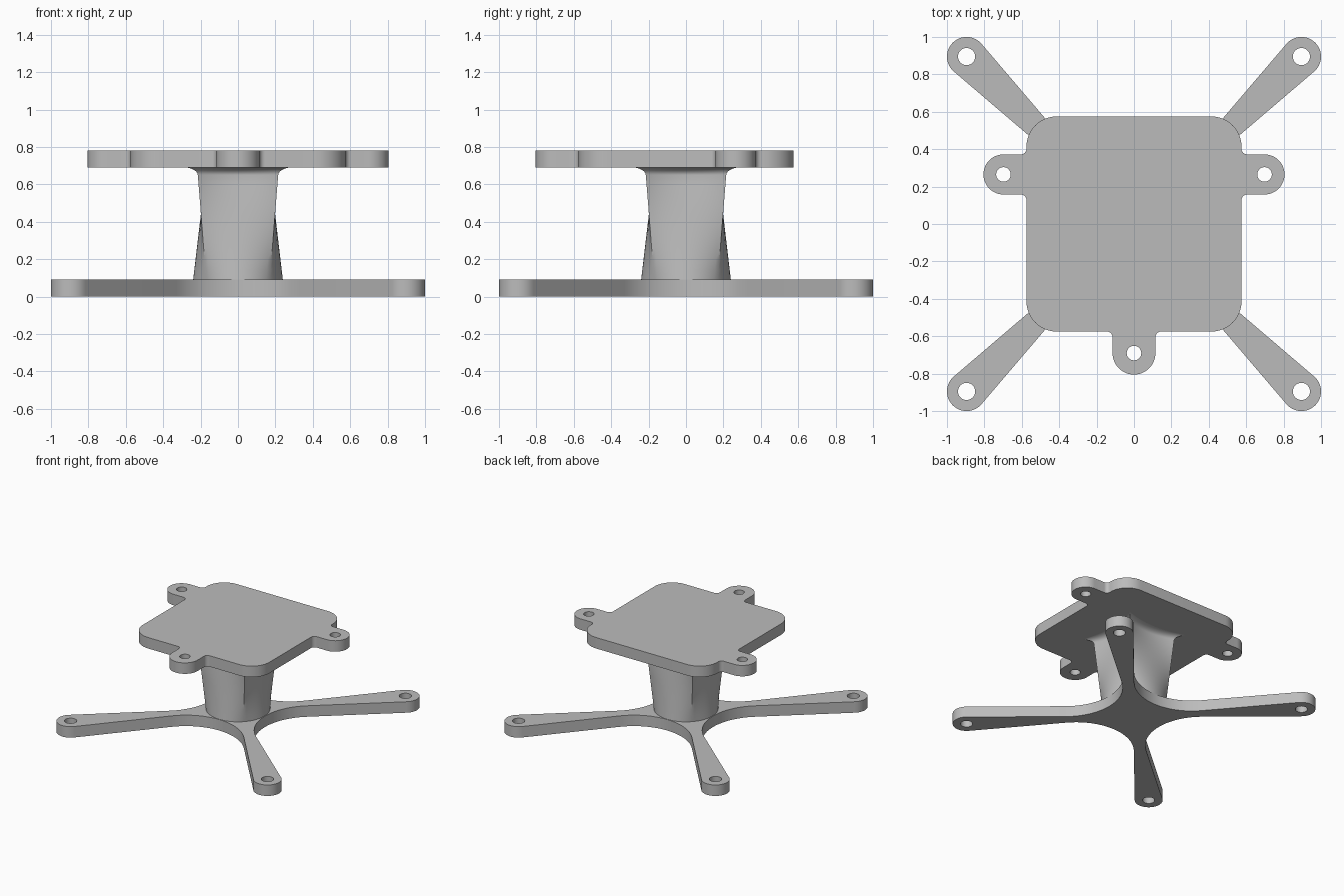
import bpy, bmesh
from math import sin, cos, radians, pi

cube = bpy.data.objects.get("Cube")
if cube:
    bpy.data.objects.remove(cube, do_unlink=True)

grey = bpy.data.materials.new("light grey")
grey.use_nodes = True
grey.diffuse_color = (0.5, 0.5, 0.5, 1)
grey.node_tree.nodes["Principled BSDF"].inputs["Base Color"].default_value = (0.5, 0.5, 0.5, 1)


def arc(cx, cy, r, start, end, n=12):
    """Points along an arc, angles in degrees."""
    angles = [radians(start + (end - start) * i / n) for i in range(n + 1)]
    return [(cx + r * cos(a), cy + r * sin(a)) for a in angles]


def circle(cx, cy, r, n=32):
    return arc(cx, cy, r, 0, 360, n)[:-1]


def finish(obj):
    bpy.ops.object.select_all(action='DESELECT')
    obj.select_set(True)
    bpy.context.view_layer.objects.active = obj
    if obj.type == 'CURVE':
        bpy.ops.object.convert(target='MESH')
        obj = bpy.context.object
    bm = bmesh.new()
    bm.from_mesh(obj.data)
    bmesh.ops.remove_doubles(bm, verts=bm.verts, dist=0.0002)
    bmesh.ops.recalc_face_normals(bm, faces=bm.faces)
    bm.to_mesh(obj.data)
    bm.free()
    obj.data.materials.clear()
    obj.data.materials.append(grey)
    bpy.ops.object.shade_smooth_by_angle(angle=radians(30))


def flat_plate(name, outlines, z0, z1):
    """Extrude a filled outline; inner outlines become holes."""
    curve = bpy.data.curves.new(name, 'CURVE')
    curve.dimensions = '2D'
    curve.fill_mode = 'BOTH'
    curve.extrude = (z1 - z0) / 2
    for pts in outlines:
        spline = curve.splines.new('POLY')
        spline.points.add(len(pts) - 1)
        for p, (x, y) in zip(spline.points, pts):
            p.co = (x, y, 0, 1)
        spline.use_cyclic_u = True
    obj = bpy.data.objects.new(name, curve)
    bpy.context.collection.objects.link(obj)
    obj.location.z = (z0 + z1) / 2
    finish(obj)


# Four-armed base: tapered arms joined by concave arcs
taper, foot, foot_r, waist = 4.5, 0.895, 0.105, 0.243
a = radians(taper)
c = (waist + foot * 2 ** 0.5 * sin(a) - foot_r) / (1 - sin(radians(135 + taper)))
quarter = arc(0, -c, c - waist, 135 + taper, 45 - taper, 28)
quarter += arc(foot, -foot, foot_r, -135 - taper, 45 + taper, 28)
base, holes = [], []
for k in range(4):
    co, si = round(cos(k * pi / 2)), round(sin(k * pi / 2))
    base += [(x * co - y * si, x * si + y * co) for x, y in quarter]
    holes.append(circle(foot * (co + si), foot * (si - co), 0.046))
flat_plate("base_cross", [base] + holes, 0, 0.09)

# Top plate: rounded square with three filleted mounting tabs
h, r, f = 0.575, 0.16, 0.03
tab_y, tab_x, tab_r, front_r = 0.265, 0.698, 0.107, 0.115
half = arc(0, -0.69, front_r, -90, 0)
half += arc(front_r + f, -h - f, f, 180, 90, 6)
half += arc(h - r, -h + r, r, -90, 0)
half += arc(h + f, tab_y - tab_r - f, f, 180, 90, 6)
half += arc(tab_x, tab_y, tab_r, -90, 90, 24)
half += arc(h + f, tab_y + tab_r + f, f, 270, 180, 6)
half += arc(h - r, h - r, r, 0, 90)
outline = half + [(-x, y) for x, y in reversed(half[1:])]
flat_plate("top_plate", [outline, circle(0, -0.69, 0.039),
                         circle(tab_x, tab_y, 0.039), circle(-tab_x, tab_y, 0.039)], 0.69, 0.78)

# Column: round foot blending into a four-cornered top, then flaring
SIDE = 16


def section(t, scale, z):
    ring = []
    for k in range(4):
        co, si = round(cos(k * pi / 2)), round(sin(k * pi / 2))
        for i in range(SIDE):
            u = 2 * i / SIDE - 1
            x = (1 - t) * 0.24 * cos(u * pi / 4) + t * (0.174 + 0.041 * u * u)
            y = (1 - t) * 0.24 * sin(u * pi / 4) + t * 0.215 * u
            ring.append(((x * co - y * si) * scale, (x * si + y * co) * scale, z))
    return ring


rings = [section(i / 10, 1, 0.088 + 0.562 * i / 10) for i in range(11)]
for i in range(1, 9):
    q = i / 8 * pi / 2
    rings.append(section(1, 1 + 0.4 * (1 - cos(q)), 0.65 + 0.042 * sin(q)))

bm = bmesh.new()
loops = [[bm.verts.new(p) for p in ring] for ring in rings]
n = 4 * SIDE
for lo, hi in zip(loops, loops[1:]):
    for i in range(n):
        j = (i + 1) % n
        bm.faces.new((lo[i], lo[j], hi[j], hi[i]))
bm.faces.new(loops[0][::-1])
bm.faces.new(loops[-1])
mesh = bpy.data.meshes.new("column")
bm.to_mesh(mesh)
bm.free()
column = bpy.data.objects.new("column", mesh)
bpy.context.collection.objects.link(column)
finish(column)
